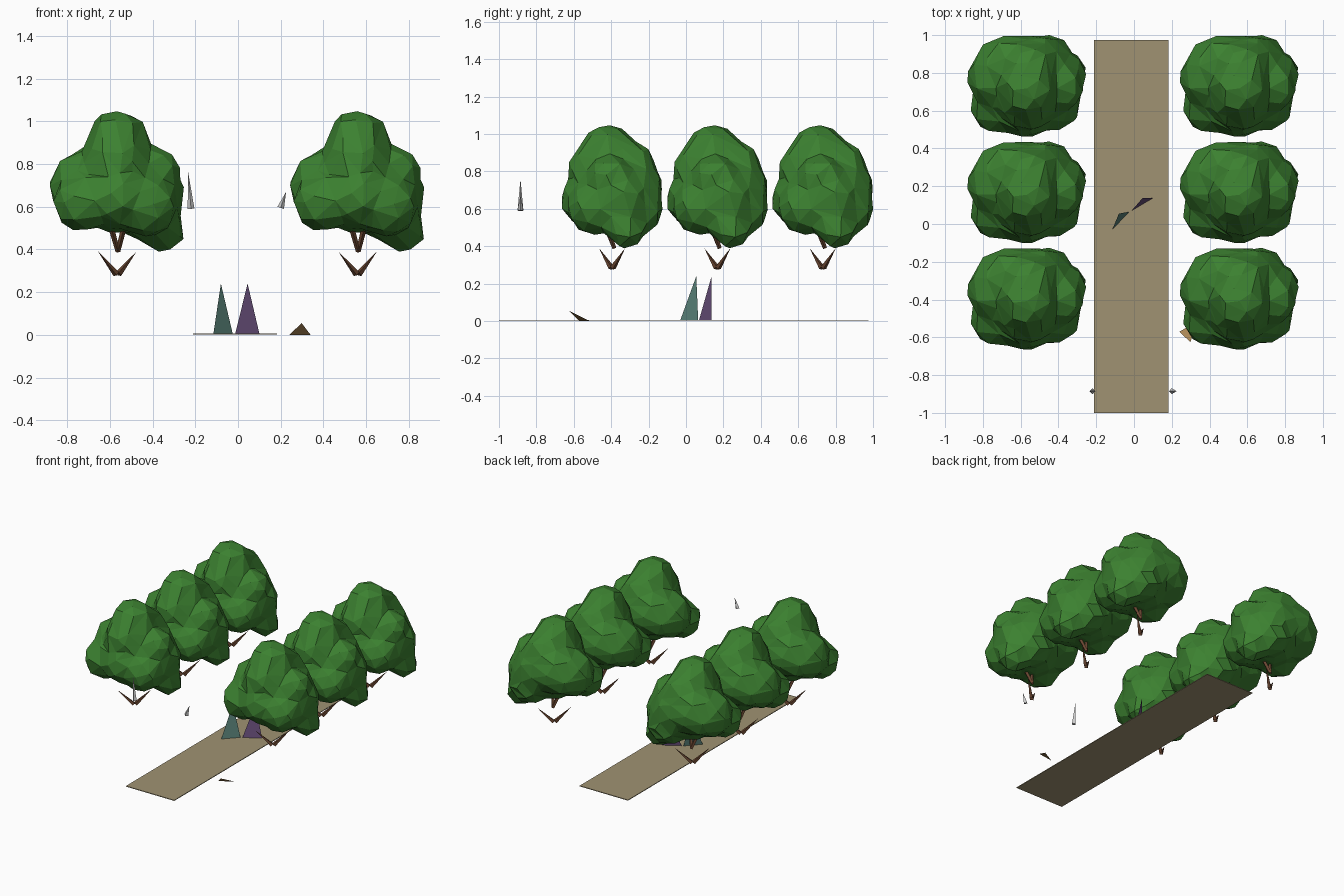
import bpy, bmesh, random
from mathutils import Vector

if "Cube" in bpy.data.objects:
    bpy.data.objects.remove(bpy.data.objects["Cube"])

random.seed(4)


def material(name, rgb):
    m = bpy.data.materials.new(name)
    m.diffuse_color = (*rgb, 1)
    m.use_nodes = True
    m.node_tree.nodes["Principled BSDF"].inputs["Base Color"].default_value = m.diffuse_color
    return m


LEAF = material("leaf", (0.045, 0.22, 0.03))
BARK = material("bark", (0.14, 0.06, 0.03))
SAND = material("sand", (0.35, 0.29, 0.17))
GREEN = material("green_cloth", (0.10, 0.22, 0.19))
PURPLE = material("purple_cloth", (0.14, 0.08, 0.20))
TAN = material("tan", (0.40, 0.24, 0.09))


def add_object(name, mesh, mat=None, loc=(0, 0, 0)):
    if mat and not mesh.materials:
        mesh.materials.append(mat)
    ob = bpy.data.objects.new(name, mesh)
    ob.location = loc
    bpy.context.collection.objects.link(ob)
    return ob


def finish(bm, name):
    mesh = bpy.data.meshes.new(name)
    bm.to_mesh(mesh)
    bm.free()
    return mesh


def spike(bm, a, b, r1, r2=0.0, sides=4):
    """Tapered stick from a to b."""
    a, b = Vector(a), Vector(b)
    d = b - a
    made = bmesh.ops.create_cone(bm, segments=sides, radius1=r1, radius2=r2,
                                 depth=d.length, cap_ends=True)["verts"]
    rot = Vector((0, 0, 1)).rotation_difference(d)
    for v in made:
        v.co = rot @ v.co + (a + b) / 2


# Crown: a faceted ball pushed out to the hull of overlapping leaf lobes
LOBES = [
    (0, 0, 0.70, 0.22), (0, -0.02, 0.90, 0.145),            # core, top
    (0, -0.09, 0.81, 0.14), (0.01, 0.085, 0.81, 0.15),      # upper front, back
    (-0.16, 0.04, 0.70, 0.155), (-0.17, 0.14, 0.69, 0.10),  # left
    (-0.16, -0.11, 0.62, 0.135), (-0.08, 0.10, 0.73, 0.165),
    (0.155, 0.04, 0.65, 0.155), (0.17, -0.01, 0.76, 0.12),  # right
    (0.21, 0.07, 0.485, 0.105), (0.13, -0.09, 0.61, 0.145),  # low right
    (0.05, 0.08, 0.69, 0.185), (0.0, -0.12, 0.65, 0.148),   # back, front
    (0.10, 0.12, 0.60, 0.145),
]


def crown_mesh():
    bm = bmesh.new()
    bmesh.ops.create_icosphere(bm, subdivisions=4, radius=1)
    centre = Vector((0, 0, 0.68))
    for v in bm.verts:
        d = v.co.normalized()
        reach = 0.1
        for x, y, z, r in LOBES:
            c = Vector((x, y, z)) - centre
            t = c.dot(d)
            disc = r * r - c.length_squared + t * t
            if disc > 0:
                reach = max(reach, t + disc ** 0.5)
        v.co = d * reach * 1.01
    # Soften the seams, then roughen a little
    bmesh.ops.smooth_vert(bm, verts=bm.verts, factor=0.5,
                          use_axis_x=True, use_axis_y=True, use_axis_z=True)
    for v in bm.verts:
        v.co = centre + v.co * random.uniform(0.99, 1.025)
    mesh = finish(bm, "crown")
    # Thin out to broad flat facets
    ob = add_object("crown_source", mesh)
    ob.modifiers.new("facets", "DECIMATE").ratio = 0.22
    dg = bpy.context.evaluated_depsgraph_get()
    low = bpy.data.meshes.new_from_object(ob.evaluated_get(dg))
    bpy.data.objects.remove(ob)
    return low


# Trunk: a diagonal V below and a forked stem leaning into the crown
def trunk_mesh():
    bm = bmesh.new()
    for s in (-1, 1):
        spike(bm, (s * 0.005, s * 0.004, 0.285), (s * 0.09, s * 0.07, 0.39), 0.016)
    for x, y in ((-0.045, -0.055), (0.045, -0.05)):
        spike(bm, (0.003, 0.012, 0.39), (x, y, 0.56), 0.011, 0.014)
    return finish(bm, "trunk")


crown, trunk = crown_mesh(), trunk_mesh()
for side, x in (("left", -0.565), ("right", 0.56)):
    for i, y in enumerate((-0.395, 0.168, 0.731), 1):
        add_object(f"{side}_crown_{i}", crown, LEAF, (x, y, 0))
        add_object(f"{side}_trunk_{i}", trunk, BARK, (x, y, 0))

# Path: thin slab
bm = bmesh.new()
bmesh.ops.create_cube(bm, size=1)
for v in bm.verts:
    v.co = (v.co.x * 0.393 - 0.0145, v.co.y * 1.975 - 0.0125, v.co.z * 0.005 + 0.0045)
add_object("path", finish(bm, "path"), SAND)


# Single-sheet triangles standing on the path and beside it
def triangle(name, pts, mat):
    mesh = bpy.data.meshes.new(name)
    mesh.from_pydata(pts, [], [(0, 1, 2)])
    add_object(name, mesh, mat)


triangle("green_sheet", [(-0.115, -0.03, 0.006), (-0.025, 0.065, 0.006), (-0.08, 0.055, 0.24)], GREEN)
triangle("purple_sheet", [(-0.013, 0.07, 0.006), (0.10, 0.137, 0.006), (0.045, 0.137, 0.24)], PURPLE)
triangle("tan_sheet", [(0.24, -0.57, 0), (0.34, -0.515, 0), (0.298, -0.625, 0.055)], TAN)

# Floating grey spikes at the front of the path
for name, base, tip in (("left_spike", (-0.22, -0.885, 0.59), (-0.233, -0.885, 0.76)),
                        ("right_spike", (0.2, -0.885, 0.595), (0.225, -0.885, 0.67))):
    bm = bmesh.new()
    spike(bm, base, tip, 0.016)
    add_object(name, finish(bm, name))
